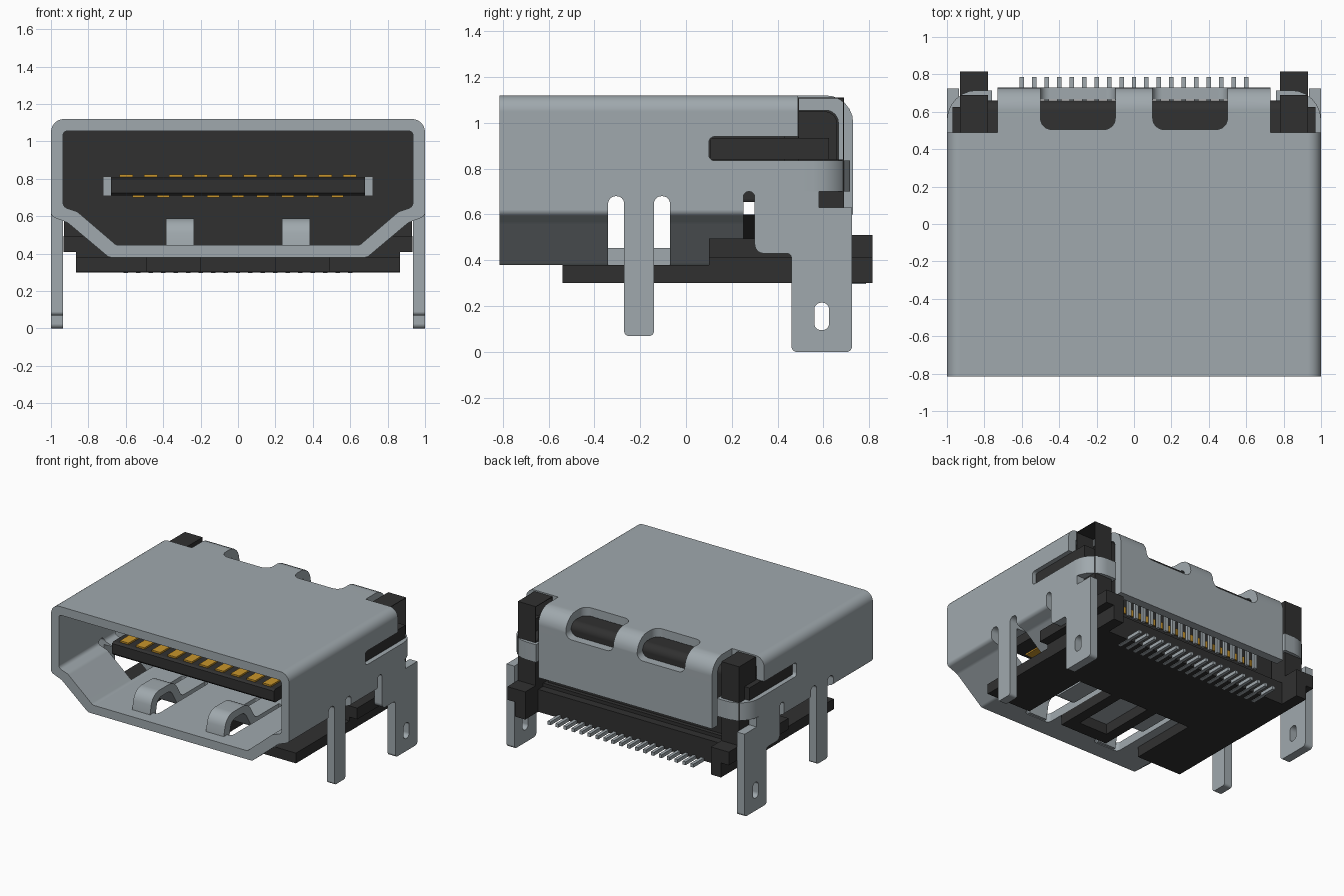
import bpy, bmesh, math
from mathutils import Vector

cube = bpy.data.objects.get("Cube")
if cube:
    bpy.data.objects.remove(cube, do_unlink=True)


def material(name, rgb):
    m = bpy.data.materials.new(name)
    m.use_nodes = True
    m.diffuse_color = (*rgb, 1)
    m.node_tree.nodes["Principled BSDF"].inputs["Base Color"].default_value = (*rgb, 1)
    return m


STEEL = material("steel grey", (0.35, 0.395, 0.42))
BLACK = material("black plastic", (0.03, 0.03, 0.03))
GOLD = material("gold", (0.58, 0.30, 0.025))
parts = []


def rounded(pts, steps=6):
    """Round polygon corners given as (u, v, radius)."""
    out = []
    n = len(pts)
    for i, p in enumerate(pts):
        c = Vector(p[:2])
        r = p[2] if len(p) > 2 else 0
        if r == 0:
            out.append(c)
            continue
        a = (Vector(pts[i - 1][:2]) - c).normalized()
        b = (Vector(pts[(i + 1) % n][:2]) - c).normalized()
        half = a.angle(b) / 2
        d = r / math.tan(half)
        centre = c + (a + b).normalized() * (r / math.sin(half))
        s, e = c + a * d - centre, c + b * d - centre
        turn = s.angle_signed(e)
        for k in range(steps + 1):
            t = -turn * k / steps
            out.append(centre + Vector((s.x * math.cos(t) - s.y * math.sin(t),
                                        s.x * math.sin(t) + s.y * math.cos(t))))
    return out


def slab(name, axis, pts, lo, hi, mat):
    """Extrude a rounded polygon along an axis from lo to hi."""
    place = {"x": lambda p, h: (h, p.x, p.y),
             "y": lambda p, h: (p.x, h, p.y),
             "z": lambda p, h: (p.x, p.y, h)}[axis]
    ring = rounded(pts)
    bm = bmesh.new()
    a = [bm.verts.new(place(p, lo)) for p in ring]
    b = [bm.verts.new(place(p, hi)) for p in ring]
    bm.faces.new(a)
    bm.faces.new(b)
    for i in range(len(ring)):
        j = (i + 1) % len(ring)
        bm.faces.new((a[i], a[j], b[j], b[i]))
    bmesh.ops.recalc_face_normals(bm, faces=bm.faces)
    me = bpy.data.meshes.new(name)
    bm.to_mesh(me)
    bm.free()
    me.materials.append(mat)
    ob = bpy.data.objects.new(name, me)
    bpy.context.collection.objects.link(ob)
    parts.append(ob)
    return ob


def rect(u0, u1, v0, v1, r=0):
    return [(u0, v0, r), (u1, v0, r), (u1, v1, r), (u0, v1, r)]


def box(name, x0, x1, y0, y1, z0, z1, mat):
    return slab(name, "z", rect(x0, x1, y0, y1), z0, z1, mat)


def cut(ob, axis, pts, lo, hi):
    """Subtract an extruded polygon and bake the result."""
    cutter = slab("cutter", axis, pts, lo, hi, ob.data.materials[0])
    cutter.hide_render = True
    mod = ob.modifiers.new("cut", "BOOLEAN")
    mod.operation, mod.solver, mod.object = "DIFFERENCE", "EXACT", cutter
    bpy.context.view_layer.update()
    dg = bpy.context.evaluated_depsgraph_get()
    me = bpy.data.meshes.new_from_object(ob.evaluated_get(dg))
    ob.modifiers.clear()
    ob.data = me
    parts.remove(cutter)
    bpy.data.objects.remove(cutter, do_unlink=True)


def span(s, a, b):
    return tuple(sorted((s * a, s * b)))


def mirrored(half):
    return half + [(-p[0], *p[1:]) for p in reversed(half)]


# Metal shell: D-shaped tube
outer = mirrored([(1, 1.12, .07), (1, .6, .03), (.91, .565, .06), (.69, .38, .04)])
inner = mirrored([(.935, 1.055, .02), (.935, .65, .03), (.86, .625, .06), (.65, .445, .04)])
shell = slab("shell", "y", outer, -.815, .49, STEEL)
cut(shell, "y", inner, -1, 1)
# Rear lower opening with the narrow relief slot
cut(shell, "x", [(.25, .2), (.25, .7, .024), (.3, .7, .024), (.3, .64), (.7, .64), (.7, .2)], -1.1, 1.1)
for s in (1, -1):
    # Side slots, board-leg reliefs and floor windows for the springs
    cut(shell, "x", rect(.1, .7, .835, .94, .025), *span(s, .9, 1.1))
    for y0 in (-.34, -.14):
        cut(shell, "x", rect(y0, y0 + .07, .3, .68, .033), *span(s, .66, 1.1))
    cut(shell, "x", rect(-.3, -.1, .3, .62), *span(s, .66, 1.1))
    cut(shell, "z", rect(*span(s, .2, .42), -.68, -.06, .03), .3, .5)

# Rear cover folded down from the top, with two windows across the fold
cover = slab("rear_cover", "x", [(.49, 1.12), (.73, 1.12, .12), (.73, .6), (.665, .6),
                                 (.665, 1.055, .055), (.49, 1.055)], -.73, .73, STEEL)
for s in (1, -1):
    x0, x1 = span(s, .1, .5)
    cut(cover, "z", [(x0, .505, .06), (x1, .505, .06), (x1, .664), (x0, .664)], 1.02, 1.3)
    cut(cover, "y", [(x0, .96, .05), (x1, .96, .05), (x1, 1.3), (x0, 1.3)], .6, .9)

for s, side in ((1, "left"), (-1, "right")):
    # Front board leg
    slab(side + "_front_leg", "x", [(-.27, .07, .02), (-.14, .07, .02), (-.14, .62), (-.27, .62)],
         *span(s, .935, 1), STEEL)
    # Rear board leg with its oblong hole
    leg = slab(side + "_rear_leg", "x",
               [(.3, .43, .04), (.46, .43, .02), (.46, 0, .025), (.725, 0, .025), (.725, .63),
                (.58, .63), (.58, .7), (.49, .7), (.49, .64), (.3, .64)], *span(s, .935, 1), STEEL)
    cut(leg, "x", rect(.56, .625, .095, .215, .03), *span(s, .8, 1.1))
    # Strap wrapped round the rear corner
    slab(side + "_corner_strap", "z",
         [(s * 1, .49), (s * 1, .715, .16), (s * .76, .715), (s * .76, .65),
          (s * .935, .65, .095), (s * .935, .49)], .7, .835, STEEL)
    # Arched retention spring
    slab(side + "_spring", "x",
         [(-.72, .445), (-.69, .59, .1), (-.43, .59, .12), (-.34, .445, .05), (-.04, .445),
          (-.04, .385), (-.38, .385, .06), (-.47, .535, .07), (-.63, .535, .06),
          (-.66, .385), (-.72, .385)], *span(s, .235, .385), STEEL)
    # Plastic corner post, stepped foot and side rail
    x0, x1 = span(s, .78, .93)
    box(side + "_post", x0, x1, .49, .69, .41, .84, BLACK)
    box(side + "_foot", x0, x1, .6, .815, .41, .51, BLACK)
    box(side + "_foot_base", *span(s, .78, .865), .6, .815, .3, .41, BLACK)
    box(side + "_rail", *span(s, .88, .97), .105, .625, .84, .935, BLACK)
    # Metal seen beside the tongue in the cavity wall
    box(side + "_wall_plate", *span(s, .68, .72), .095, .105, .71, .81, STEEL)

# Post tops: a thin hollow hood on the left, a solid block on the right
slab("left_post_hood", "x", [(.49, .84), (.49, 1.11), (.69, 1.11), (.69, .84),
                             (.686, .84), (.686, 1.106), (.494, 1.106), (.494, .84)], .78, .93, BLACK)
box("right_post_top", -.93, -.78, .49, .69, .84, 1.11, BLACK)

# Plastic body: front block with a cross passage, rear block, and a roof under the cover
body = slab("body", "y", mirrored([(.937, 1.057, .02), (.937, .65, .03), (.86, .622, .06), (.65, .443, .04)]),
            .1, .43, BLACK)
cut(body, "x", rect(.25, .3, .6, .655), -1.1, 1.1)
box("body_rear_block", -.76, .76, .42, .57, .46, .82, BLACK)
slab("body_roof", "x", [(.42, .8), (.42, 1.05), (.66, 1.05, .055), (.66, .8)], -.78, .78, BLACK)
box("body_shoulder", -.932, .932, .1, .6, .41, .495, BLACK)
box("body_rear_base", -.865, .865, .1, .66, .3, .47, BLACK)

# Base plate with notches under the springs and a central recess
base = slab("base_plate", "z", mirrored([(.865, .655), (.865, -.54), (.49, -.54), (.49, 0), (.2, 0), (.2, -.54)]),
            .302, .38, BLACK)
cut(base, "z", rect(-.12, .12, -.44, .0), .2, .5)

# Contact tongue
slab("tongue", "x", [(-.54, .725), (-.525, .71), (.15, .71), (.15, .81),
                     (-.525, .81), (-.54, .8)], -.68, .68, BLACK)
for i in range(10):
    x = (i - 4.5) * .133
    box("upper_contact", x - .036, x + .036, -.51, .1, .805, .822, GOLD)
for i in range(9):
    x = (i - 4) * .133
    box("lower_contact", x - .033, x + .033, -.49, .1, .699, .715, GOLD)

# Solder pins, and the upright contacts behind the cover
for i in range(19):
    x = (i - 9) * .0667
    box("pin", x - .012, x + .012, .56, .785, .296, .322, STEEL)
    box("upright_contact", x - .014, x + .014, .56, .59, .55, .81, STEEL)
    if i < 18:
        box("upright_gold_contact", x + .024, x + .043, .56, .58, .56, .61, GOLD)

# Smooth the rounded corners, keep the edges sharp and the flats flat
bpy.ops.object.select_all(action="DESELECT")
for ob in parts:
    ob.select_set(True)
bpy.context.view_layer.objects.active = shell
bpy.ops.object.shade_smooth_by_angle(angle=math.radians(30))
for ob in parts:
    ob.modifiers.new("flat_normals", "WEIGHTED_NORMAL").keep_sharp = True
